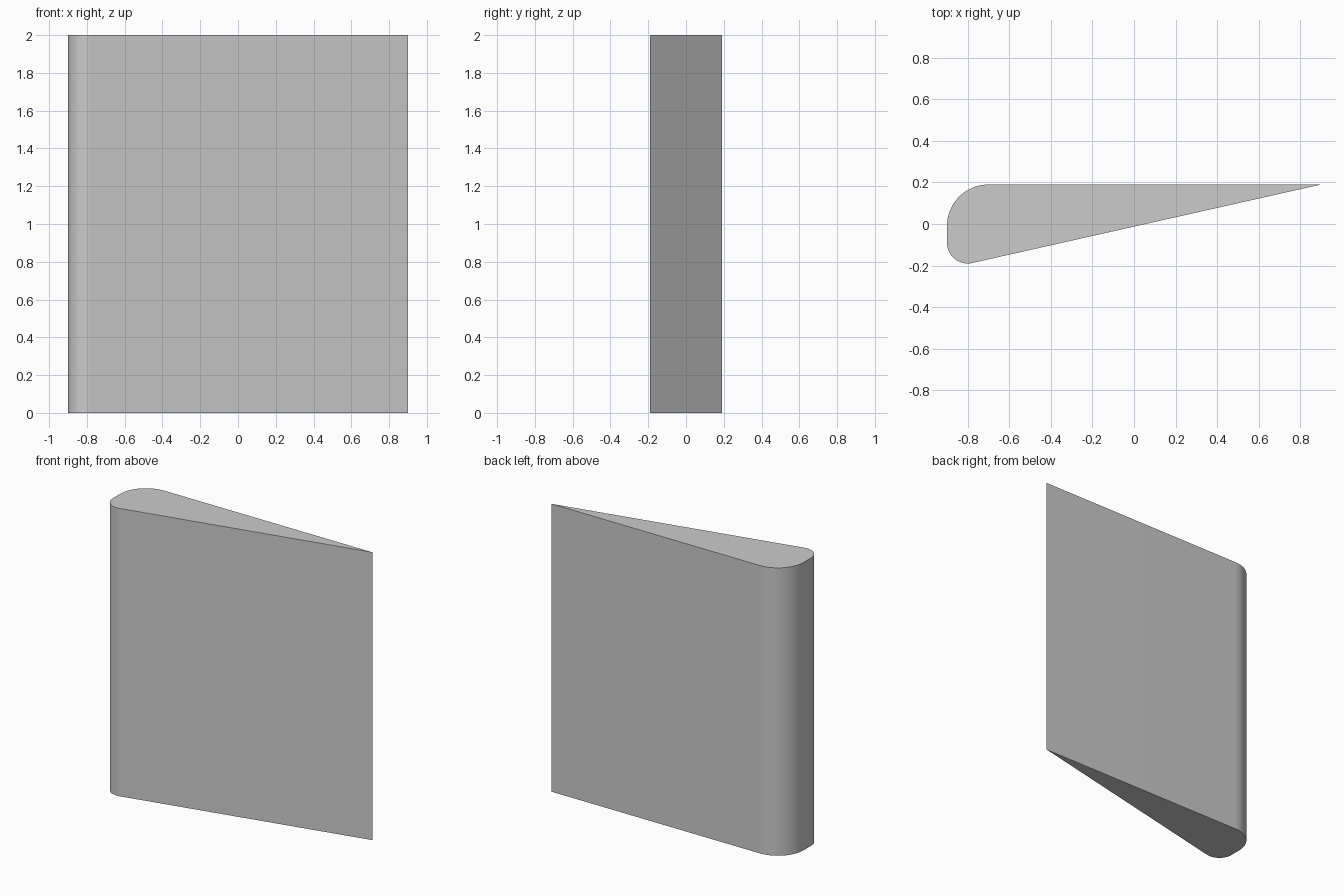
import bpy, bmesh
from math import radians, sin, cos, atan2, asin, hypot

if "Cube" in bpy.data.objects:
    bpy.data.objects.remove(bpy.data.objects["Cube"])

HEIGHT = 2.0
TIP = (0.9, 0.19)


def arc(cx, cy, r, start, end, steps):
    angles = [start + (end - start) * i / steps for i in range(steps + 1)]
    return [(cx + r * cos(a), cy + r * sin(a)) for a in angles]


# Wedge cross-section: sharp tip, large rounded corner, small corner tangent to the slope
cx, cy, r = -0.8, -0.09, 0.1
dx, dy = TIP[0] - cx, TIP[1] - cy
slope = atan2(dy, dx) + asin(r / hypot(dx, dy))
profile = [TIP]
profile += arc(-0.7, -0.01, 0.2, radians(90), radians(180), 24)
profile += arc(cx, cy, r, radians(180), radians(270) + slope, 24)

# Extrude the cross-section upward
bm = bmesh.new()
base = bm.faces.new([bm.verts.new((x, y, 0)) for x, y in profile])
top = bmesh.ops.extrude_face_region(bm, geom=[base], use_keep_orig=True)
bmesh.ops.translate(bm, vec=(0, 0, HEIGHT),
                    verts=[v for v in top["geom"] if isinstance(v, bmesh.types.BMVert)])
bmesh.ops.recalc_face_normals(bm, faces=bm.faces)
mesh = bpy.data.meshes.new("rounded_wedge")
bm.to_mesh(mesh)
bm.free()

wedge = bpy.data.objects.new("rounded_wedge", mesh)
bpy.context.collection.objects.link(wedge)
bpy.context.view_layer.objects.active = wedge
wedge.select_set(True)
bpy.ops.object.shade_smooth_by_angle(angle=radians(30))
